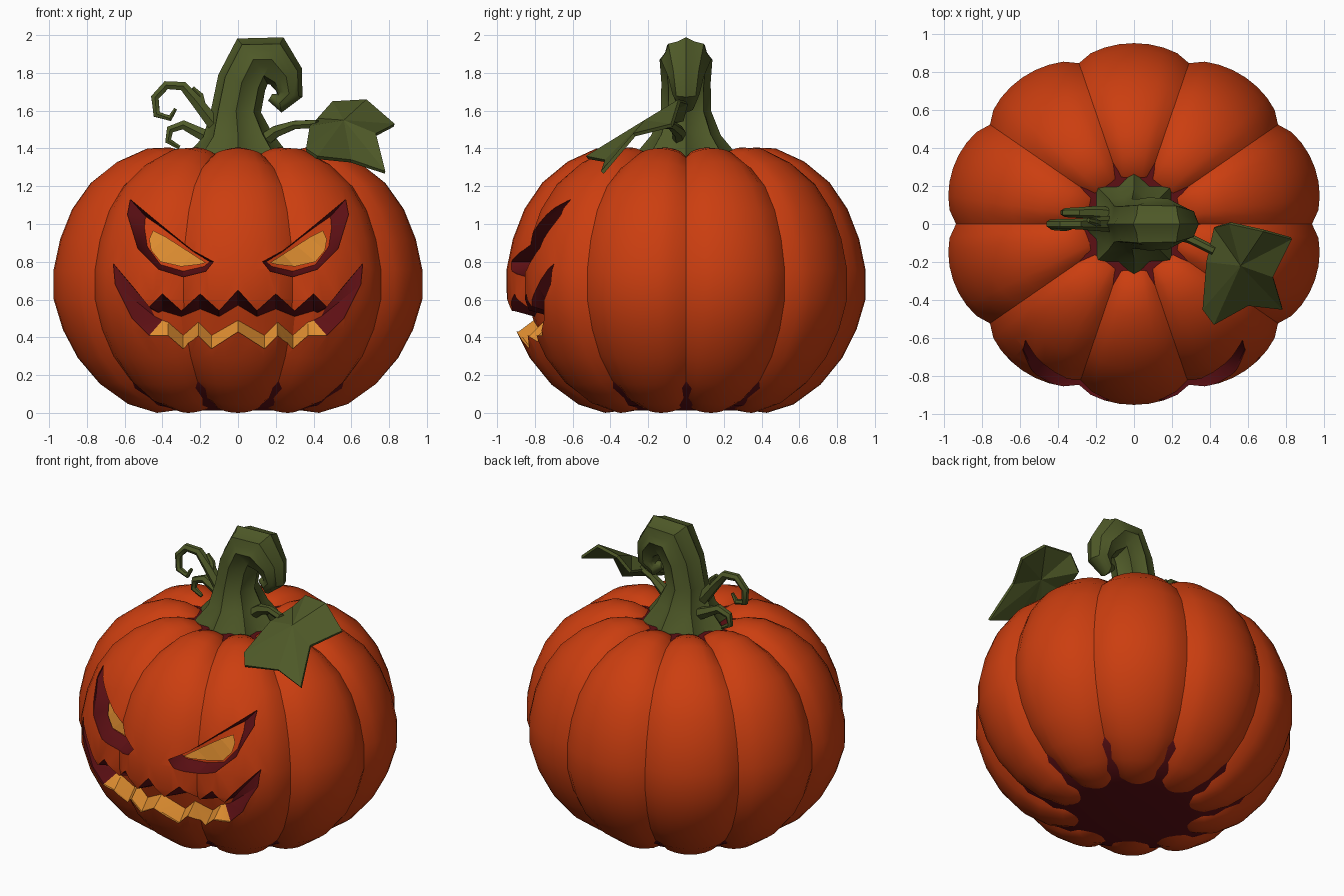
import bpy, bmesh, math
from mathutils import Vector
from mathutils.bvhtree import BVHTree

if "Cube" in bpy.data.objects:
    bpy.data.objects.remove(bpy.data.objects["Cube"], do_unlink=True)


def material(name, rgb):
    m = bpy.data.materials.new(name)
    m.use_nodes = True
    m.diffuse_color = (*rgb, 1)
    bsdf = m.node_tree.nodes["Principled BSDF"]
    bsdf.inputs["Base Color"].default_value = (*rgb, 1)
    bsdf.inputs["Roughness"].default_value = 0.8
    return m


ORANGE = material("pumpkin orange", (0.6, 0.048, 0.005))
RED = material("flesh dark red", (0.11, 0.005, 0.007))
YELLOW = material("glow yellow", (0.74, 0.27, 0.03))
GREEN = material("stem green", (0.077, 0.1, 0.021))
SKIN = [ORANGE, RED, YELLOW]


def make(name, verts, faces, mats, indices=None, closed=True):
    mesh = bpy.data.meshes.new(name)
    mesh.from_pydata(verts, [], faces)
    for m in mats:
        mesh.materials.append(m)
    if indices:
        for p, i in zip(mesh.polygons, indices):
            p.material_index = i
    if closed:
        bm = bmesh.new()
        bm.from_mesh(mesh)
        bmesh.ops.recalc_face_normals(bm, faces=bm.faces)
        bm.to_mesh(mesh)
        bm.free()
    ob = bpy.data.objects.new(name, mesh)
    bpy.context.collection.objects.link(ob)
    return ob


def shade(ob, degrees):
    bpy.ops.object.select_all(action='DESELECT')
    ob.select_set(True)
    bpy.context.view_layer.objects.active = ob
    bpy.ops.object.shade_smooth_by_angle(angle=math.radians(degrees))


def skin_rings(name, rings, mats):
    """Closed surface through equal rings of points, capped at both ends."""
    n = len(rings[0])
    verts = [v for ring in rings for v in ring]
    faces = [(i * n + j, i * n + (j + 1) % n, (i + 1) * n + (j + 1) % n, (i + 1) * n + j)
             for i in range(len(rings) - 1) for j in range(n)]
    faces += [tuple(range(n)), tuple(range(len(verts) - n, len(verts)))]
    return make(name, verts, faces, mats)


def lathe(name, profile, cols, depth, mats):
    """Turned shape with ten lobes parted by sharp creases."""
    rings = []
    for r, z in profile:
        ring = []
        for j in range(cols):
            a = math.tau * j / cols
            crease = 1 - abs(math.sin(5 * a)) ** 0.6
            f = r * (1 - depth * crease)
            dz = depth * 0.75 * crease * ((z - 0.7) / 0.7) ** 3
            ring.append((f * math.cos(a), 0.95 * f * math.sin(a), z - dz))
        rings.append(ring)
    return skin_rings(name, rings, mats)


def tube(name, path, sides, flute=0):
    """Tapered tube along (x, y, z, radius) points, fluted towards its base."""
    pts = [Vector(p[:3]) for p in path]
    rings = []
    for i, p in enumerate(pts):
        t = (pts[min(i + 1, len(pts) - 1)] - pts[max(i - 1, 0)]).normalized()
        u = Vector((0, 1, 0))
        u = (u - t * u.dot(t)).normalized()
        w = t.cross(u)
        amp = flute * (1 - i / len(pts))
        rings.append([p + (u * math.cos(math.tau * j / sides) + w * math.sin(math.tau * j / sides))
                      * path[i][3] * (1 + amp * (-1) ** j) for j in range(sides)])
    ob = skin_rings(name, rings, [GREEN])
    shade(ob, 40)
    return ob


# Lobed body
body = lathe("pumpkin_body", [
    (.1, .06), (.3, .02), (.45, 0), (.6, .045), (.75, .15), (.87, .29), (.95, .44), (1, .6),
    (1, .76), (.965, .92), (.9, 1.08), (.8, 1.22), (.66, 1.33), (.5, 1.4), (.38, 1.405),
    (.28, 1.38), (.22, 1.32), (.2, 1.2)], 80, 0.065, SKIN)
bm = bmesh.new()
bm.from_mesh(body.data)
tree = BVHTree.FromBMesh(bm)
bm.free()


def on_skin(x, z, inset):
    hit = tree.ray_cast(Vector((x, -2, z)), Vector((0, 1, 0)))[0]
    return (x, hit.y + inset, z)


def carve(name, upper, lower, in_upper, in_lower, glow):
    """Cut a recess with sloped walls; the lower wall glows for |x| below glow."""
    n = len(upper)
    outer = upper + lower[::-1]
    inner = in_upper + in_lower[::-1]
    m = 2 * n
    verts = [(x, -1.3, z) for x, z in outer]
    verts += [on_skin(x, z, 0.01) for x, z in outer]
    verts += [on_skin(x, z, 0.11) for x, z in inner]
    faces, idx = [], []
    for ring in range(2):
        for j in range(m):
            k = (j + 1) % m
            faces.append((ring * m + j, ring * m + k, ring * m + m + k, ring * m + m + j))
            low = n <= j < m - 1 and max(abs(outer[j][0]), abs(outer[k][0])) < glow
            idx.append(2 if low else 1)
    for base in (0, 2 * m):
        for j in range(n - 1):
            faces.append((base + j, base + j + 1, base + m - 2 - j, base + m - 1 - j))
            idx.append(0)
    cutter = make(name, verts, faces, SKIN, idx)
    cutter.hide_render = True
    tri = bmesh.new()
    tri.from_mesh(cutter.data)
    bmesh.ops.triangulate(tri, faces=tri.faces)
    tri.to_mesh(cutter.data)
    tri.free()
    mod = body.modifiers.new(name, 'BOOLEAN')
    mod.operation = 'DIFFERENCE'
    mod.solver = 'EXACT'
    mod.object = cutter
    bpy.context.view_layer.objects.active = body
    bpy.ops.object.modifier_apply(modifier=name)
    bpy.data.objects.remove(cutter, do_unlink=True)


def flip(points):
    return [(-x, z) for x, z in points]


def both(half):
    return flip(half[:0:-1]) + half


# Jagged mouth
carve("mouth",
      both([(0, .65), (.1, .54), (.2, .63), (.3, .54), (.4, .63), (.47, .56), (.55, .66), (.66, .79)]),
      both([(0, .43), (.14, .34), (.21, .41), (.29, .34), (.37, .41), (.47, .41), (.56, .5), (.65, .68)]),
      both([(0, .57), (.1, .51), (.2, .55), (.3, .51), (.4, .54), (.42, .53), (.44, .54), (.46, .55)]),
      both([(0, .49), (.14, .41), (.21, .48), (.29, .41), (.37, .48), (.4, .49), (.42, .5), (.44, .51)]),
      0.5)

# Slanted eyes with glowing plates
eye = [[(.13, .8), (.24, .86), (.34, .94), (.45, 1.03), (.57, 1.13)],
       [(.17, .75), (.29, .72), (.42, .76), (.53, .87), (.585, 1.05)],
       [(.15, .8), (.24, .855), (.33, .925), (.41, .985), (.49, 1.04)],
       [(.18, .775), (.29, .75), (.41, .785), (.48, .88), (.495, .98)]]
glow_top = [(.17, .795), (.24, .84), (.31, .885), (.38, .93), (.45, .965)]
glow_low = [(.21, .785), (.3, .775), (.41, .8), (.46, .86), (.47, .92)]
for side in ("left", "right"):
    turn = flip if side == "right" else list
    carve(side + "_eye", *[turn(e) for e in eye], 0)
    pts = [on_skin(x, z, 0.09) for x, z in turn(glow_top) + turn(glow_low)]
    quads = [(i, i + 5, i + 6, i + 1) for i in range(4)]
    if side == "right":
        quads = [q[::-1] for q in quads]
    make(side + "_eye_glow", pts, quads, [YELLOW], closed=False)
shade(body, 32)

# Dark flesh showing in the bottom creases and around the stem
base = lathe("bottom_flesh", [(.05, .012), (.36, .012), (.5, .04), (.66, .13), (.72, .2),
                              (.75, .26), (.3, .3)], 40, 0, [RED])
shade(base, 40)
lathe("top_flesh", [(.05, 1.25), (.3, 1.3), (.36, 1.355), (.05, 1.355)], 40, 0, [RED])

# Hooked stem
tube("stem", [(0, 0, 1.31, .27), (0, 0, 1.38, .23), (0, 0, 1.47, .165), (-.01, 0, 1.6, .12),
              (.02, 0, 1.75, .12), (.08, 0, 1.87, .13), (.18, 0, 1.87, .125), (.255, 0, 1.78, .09),
              (.27, 0, 1.69, .07), (.22, 0, 1.64, .05), (.17, 0, 1.67, .02)], 16, 0.14)

# Curling tendrils
tube("upper_tendril", [(-.06, 0, 1.45, .05), (-.15, 0, 1.56, .04), (-.22, 0, 1.65, .035),
                       (-.29, 0, 1.73, .028), (-.38, 0, 1.735, .026), (-.44, 0, 1.67, .024),
                       (-.43, -.01, 1.58, .022), (-.36, -.02, 1.56, .018), (-.33, -.02, 1.61, .01)], 6)
tube("tendril_bud", [(-.19, 0, 1.62, .025), (-.2, .01, 1.68, .02), (-.24, .02, 1.72, .012)], 6)
tube("lower_tendril", [(-.08, .04, 1.42, .045), (-.2, .06, 1.48, .035), (-.29, .06, 1.525, .028),
                       (-.36, .06, 1.5, .024), (-.37, .06, 1.44, .02), (-.31, .06, 1.405, .012)], 6)

# Leaf on its stalk
tube("leaf_stalk", [(.08, -.02, 1.4, .045), (.2, -.04, 1.49, .035), (.3, -.08, 1.525, .025),
                    (.42, -.14, 1.53, .025)], 6)
edge = [(.38, -.2, 1.52), (.42, -.02, 1.56), (.5, 0, 1.65), (.68, -.04, 1.66), (.83, -.08, 1.53),
        (.73, -.28, 1.48), (.78, -.45, 1.28), (.6, -.43, 1.34), (.42, -.53, 1.36), (.36, -.45, 1.4)]
n = len(edge)
leaf = make("leaf", edge + [(.56, -.22, 1.55)], [(n, (i + 1) % n, i) for i in range(n)], [GREEN],
            closed=False)
thick = leaf.modifiers.new("thickness", 'SOLIDIFY')
thick.thickness = 0.02
